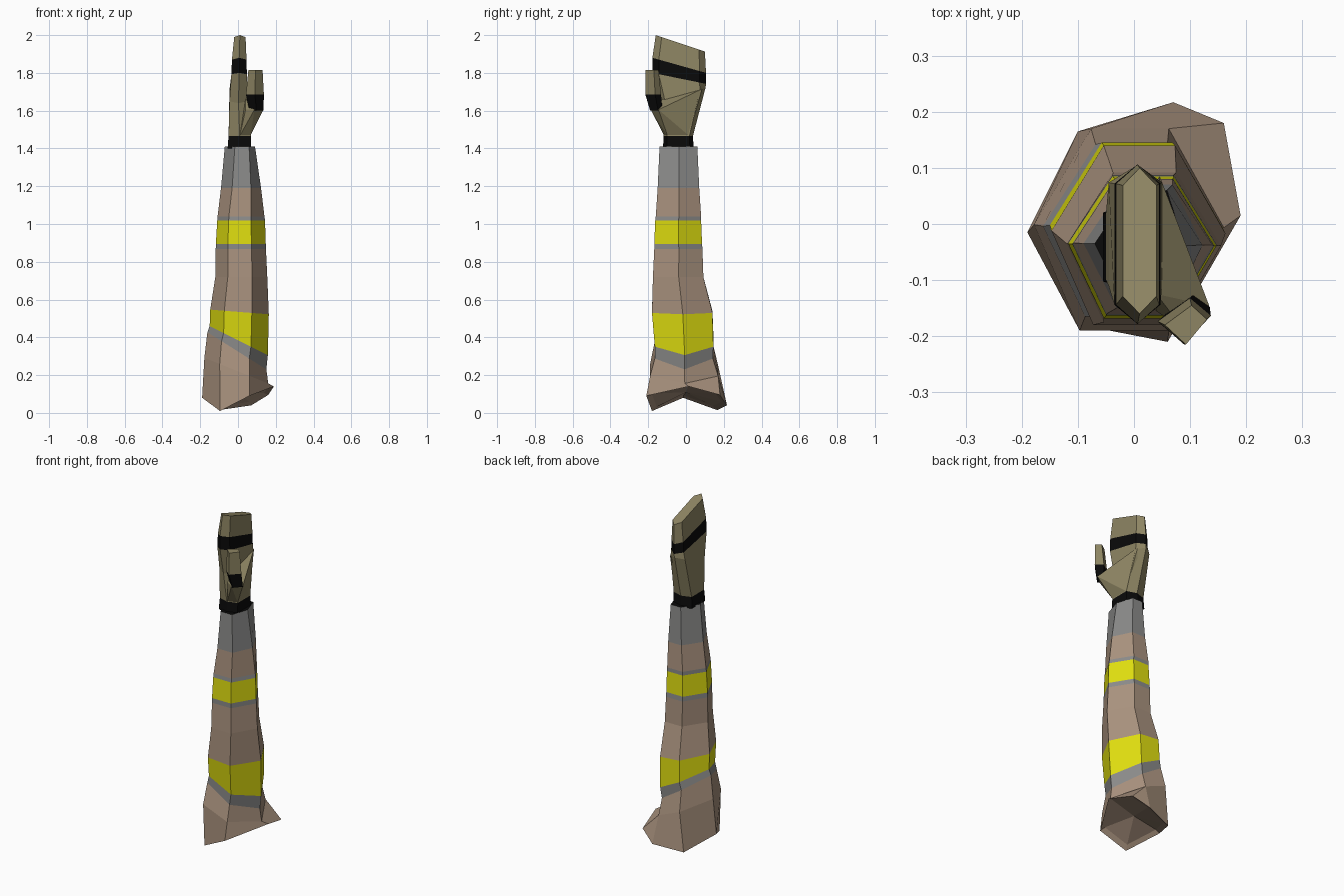
import bpy, bmesh
from mathutils import Vector

if "Cube" in bpy.data.objects:
    bpy.data.objects.remove(bpy.data.objects["Cube"])


def material(name, rgb):
    m = bpy.data.materials.new(name)
    m.diffuse_color = (*rgb, 1)
    m.use_nodes = True
    m.node_tree.nodes["Principled BSDF"].inputs["Base Color"].default_value = m.diffuse_color
    return m


BROWN = material("brown_cloth", (0.40, 0.29, 0.21))
YELLOW = material("yellow_stripe", (0.74, 0.73, 0.005))
GREY = material("grey_trim", (0.26, 0.26, 0.255))
OLIVE = material("olive_glove", (0.27, 0.235, 0.125))
BLACK = material("black_strap", (0.003, 0.003, 0.003))
MATS = [BROWN, YELLOW, GREY, OLIVE, BLACK]


def finish(bm, name):
    bmesh.ops.recalc_face_normals(bm, faces=bm.faces)
    me = bpy.data.meshes.new(name)
    bm.to_mesh(me)
    bm.free()
    for m in MATS:
        me.materials.append(m)
    ob = bpy.data.objects.new(name, me)
    bpy.context.collection.objects.link(ob)


def face(bm, verts, mat):
    bm.faces.new(verts).material_index = MATS.index(mat)


def loft(bm, rings, mats):
    """Skin a stack of equal rings, one material per band."""
    rows = [[bm.verts.new(p) for p in r] for r in rings]
    for a, b, mat in zip(rows, rows[1:], mats):
        n = len(a)
        for i in range(n):
            face(bm, (a[i], a[(i + 1) % n], b[(i + 1) % n], b[i]), mat)
    return rows


# sleeve section: left, back left, back right, right, front right, front left
SLEEVE = [(-1, 0.05), (-0.4, 1), (0.42, 1), (1, 0.02), (0.42, -1), (-0.52, -1)]


def sleeve_ring(z, slope, x0, x1, y0, y1, shift=0):
    pts = []
    for u, v in SLEEVE:
        x = (x0 + x1) / 2 + u * (x1 - x0) / 2 + (shift if abs(u) < 1 else 0)
        y = (y0 + y1) / 2 + v * (y1 - y0) / 2
        pts.append((x, y, z - slope * x))
    return pts


# sleeve with stripes, top to shoulder
bm = bmesh.new()
rows = loft(bm, [
    sleeve_ring(1.41, 0, -0.07, 0.09, -0.14, 0.06, 0.015),
    sleeve_ring(1.19, 0, -0.09, 0.122, -0.15, 0.07, 0.008),
    sleeve_ring(1.04, 0, -0.108, 0.14, -0.16, 0.08),
    sleeve_ring(1.018, 0, -0.11, 0.143, -0.163, 0.08),
    sleeve_ring(0.895, 0, -0.117, 0.147, -0.168, 0.085),
    sleeve_ring(0.867, 0, -0.118, 0.148, -0.168, 0.087),
    sleeve_ring(0.72, 0, -0.12, 0.155, -0.175, 0.092),
    sleeve_ring(0.535, 0.08, -0.147, 0.163, -0.18, 0.14),
    sleeve_ring(0.385, 0.5, -0.15, 0.158, -0.165, 0.145),
    sleeve_ring(0.325, 0.63, -0.162, 0.15, -0.165, 0.142),
    sleeve_ring(0.22, 0.4, -0.178, 0.16, -0.19, 0.17),
], [GREY, BROWN, GREY, YELLOW, GREY, BROWN, BROWN, YELLOW, GREY, BROWN])
face(bm, rows[0], BLACK)

# flared shoulder hem, with one extra corner at the back right
hem_pts = [(-0.19, -0.015, 0.08), (-0.1, 0.165, 0.015), (0.07, 0.217, 0.04),
           (0.16, 0.18, 0.095), (0.19, 0.015, 0.14), (0.06, -0.21, 0.09),
           (-0.095, -0.18, 0.01)]
hem = [bm.verts.new(p) for p in hem_pts]
above = [0, 1, 2, 2, 3, 4, 5]
for i in range(7):
    j = (i + 1) % 7
    a, b = rows[-1][above[i]], rows[-1][above[j]]
    face(bm, (a, hem[i], hem[j]) if a == b else (a, b, hem[j], hem[i]), BROWN)

# rolled rim and hollow underside
mid = Vector((0, 0, 0.085))
rim = [bm.verts.new(mid + (v.co - mid) * 0.86 + Vector((0, 0, 0.012))) for v in hem]
hollow = bm.verts.new((0, 0, 0.11))
for i in range(7):
    j = (i + 1) % 7
    face(bm, (hem[i], hem[j], rim[j], rim[i]), BROWN)
    face(bm, (rim[i], rim[j], hollow), BROWN)
finish(bm, "sleeve")

# hand section: pointed at the front and back edges
HAND = [(0.5, 0), (1, 0.12), (1, 0.88), (0.5, 1), (0, 0.88), (0, 0.12)]


def hand_ring(zf, zb, y0, y1, x0, x1):
    return [(x0 + u * (x1 - x0), y0 + v * (y1 - y0), zf + v * (zb - zf))
            for u, v in HAND]


# wrist strap, palm, knuckle strap and joined fingers
bm = bmesh.new()
rows = loft(bm, [
    hand_ring(1.40, 1.40, -0.122, 0.04, -0.055, 0.07),
    hand_ring(1.467, 1.467, -0.118, 0.037, -0.05, 0.068),
    hand_ring(1.64, 1.72, -0.14, 0.103, -0.045, 0.05),
    hand_ring(1.80, 1.742, -0.178, 0.106, -0.035, 0.047),
    hand_ring(1.88, 1.80, -0.178, 0.106, -0.032, 0.045),
    hand_ring(2.0, 1.913, -0.16, 0.1, -0.02, 0.04),
], [BLACK, OLIVE, OLIVE, BLACK, OLIVE])
face(bm, rows[0], BLACK)
face(bm, rows[-1], OLIVE)
finish(bm, "hand")


# thumb with strap
def thumb_ring(z, x0, x1, y0, y1):
    xm, ym = (x0 + x1) / 2, (y0 + y1) / 2
    return [(xm, y0, z), (x1, ym + 0.01, z), (xm + 0.01, y1, z), (x0, ym, z)]


bm = bmesh.new()
rows = loft(bm, [
    thumb_ring(1.60, 0.06, 0.135, -0.19, -0.125),
    thumb_ring(1.685, 0.042, 0.137, -0.215, -0.132),
    thumb_ring(1.815, 0.055, 0.13, -0.215, -0.145),
], [BLACK, OLIVE])
face(bm, rows[0], BLACK)
face(bm, rows[-1], OLIVE)
finish(bm, "thumb")

# wedge of the palm running from the wrist out to the thumb
bm = bmesh.new()
wedge = thumb_ring(1.605, 0.04, 0.134, -0.186, -0.125) + [
    (0.01, -0.116, 1.468), (0.066, -0.098, 1.468), (0.066, 0.015, 1.468),
    (0.0, 0.03, 1.468), (0.046, 0.085, 1.715), (0.04, -0.125, 1.66)]
verts = [bm.verts.new(p) for p in wedge]
bmesh.ops.convex_hull(bm, input=verts)
bmesh.ops.dissolve_limit(bm, angle_limit=0.03, verts=bm.verts, edges=bm.edges)
for f in bm.faces:
    f.material_index = MATS.index(OLIVE)
finish(bm, "thumb_base")
